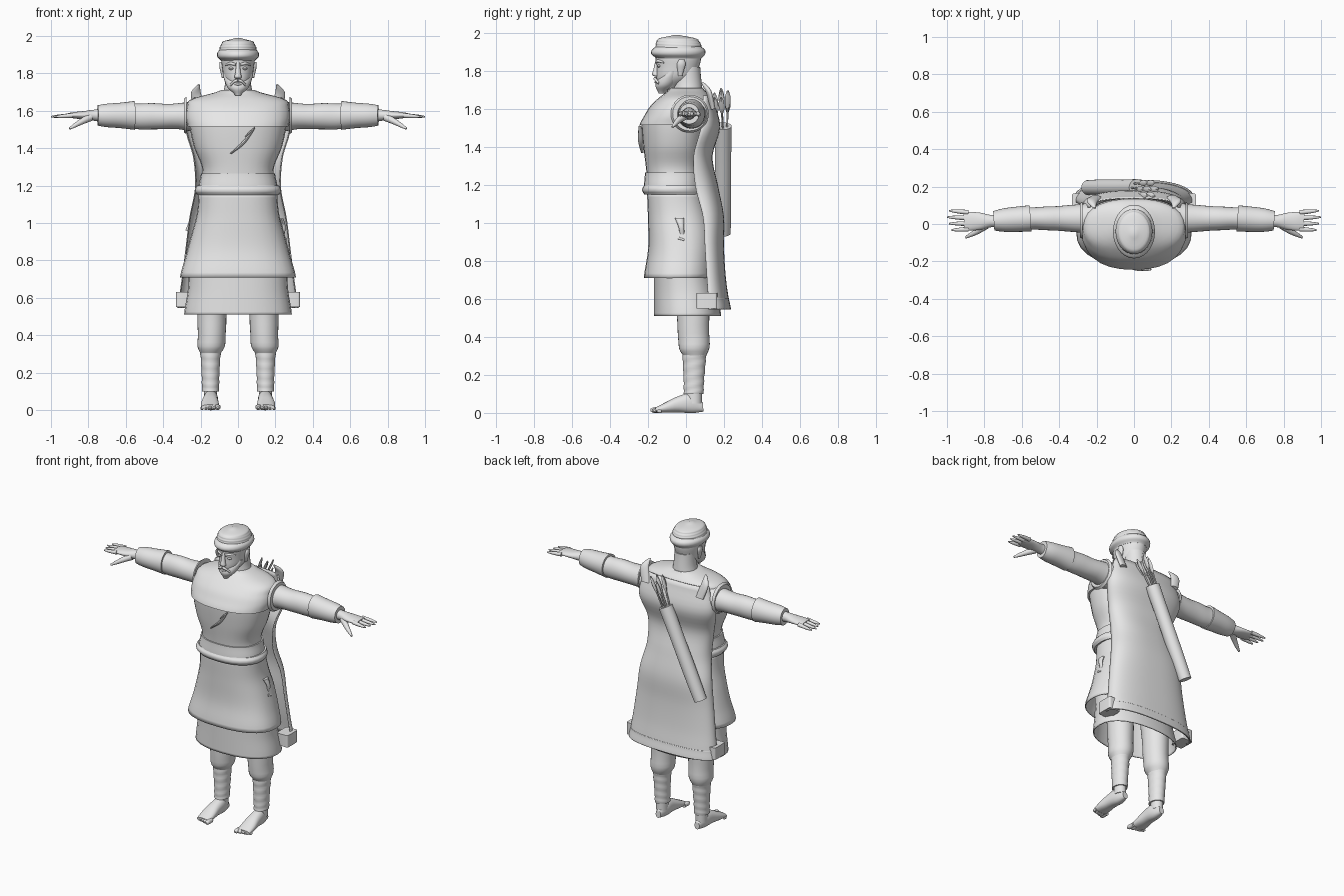
import bpy
import bmesh
import math
from mathutils import Vector, Quaternion

default_cube = bpy.data.objects.get("Cube")
if default_cube:
    bpy.data.objects.remove(default_cube, do_unlink=True)

cloth_colour = (0.8, 0.8, 0.8, 1)
grey = bpy.data.materials.new("light_grey")
grey.use_nodes = True
grey.diffuse_color = cloth_colour
grey.node_tree.nodes["Principled BSDF"].inputs["Base Color"].default_value = cloth_colour
parts = []


def sample(values, t):
    """Smooth curve through evenly spaced values, with t from start to end."""
    last = len(values) - 1
    i = min(int(t * last), max(last - 1, 0))
    t = t * last - i
    before, a, b, after = (values[min(max(i + k, 0), last)] for k in (-1, 0, 1, 2))
    return (a + t * (b - before) / 2 + t * t * (before - 2.5 * a + 2 * b - after / 2)
            + t ** 3 * (1.5 * (a - b) + (after - before) / 2))


def skin(name, rings, turn, seg=28, half=False, power=2, wave=0, hollow=False):
    """Join rounded rings (centre, radius, radius) into one surface."""
    count = seg + 1 if half else seg
    bm = bmesh.new()
    rows = []
    for n, (centre, ru, rv) in enumerate(rings):
        row = []
        for j in range(count):
            angle = (math.pi if half else math.tau) * j / seg
            c, s = math.cos(angle), math.sin(angle)
            swell = 1 + wave * math.sin(n * 1.6 + 2 * s)
            u = math.copysign(abs(c) ** (2 / power), c) * ru * swell
            v = math.copysign(abs(s) ** (2 / power), s) * rv * swell
            row.append(bm.verts.new(centre + turn @ Vector((u, v, 0))))
        rows.append(row)
    for low, high in zip(rows, rows[1:]):
        for j in range(seg):
            k = (j + 1) % count
            bm.faces.new((low[j], low[k], high[k], high[j]))
    if not (half or hollow):
        bm.faces.new(rows[0][::-1])
        bm.faces.new(rows[-1])
    bmesh.ops.recalc_face_normals(bm, faces=bm.faces)
    mesh = bpy.data.meshes.new(name)
    bm.to_mesh(mesh)
    bm.free()
    mesh.materials.append(grey)
    obj = bpy.data.objects.new(name, mesh)
    bpy.context.collection.objects.link(obj)
    if half or hollow:
        obj.modifiers.new("cloth_thickness", 'SOLIDIFY').thickness = 0.006
    parts.append(obj)


def shell(name, bottom, top, widths, fronts, backs, steps=18, half=False, **style):
    """Upright form from evenly spaced half widths, front depths and back depths."""
    rings = []
    for n in range(steps + 1):
        t = n / steps
        front, back = sample(fronts, t), sample(backs, t)
        middle, depth = (front, back - front) if half else ((front + back) / 2, (back - front) / 2)
        rings.append((Vector((0, middle, bottom + (top - bottom) * t)), sample(widths, t), depth))
    skin(name, rings, Quaternion(), half=half, **style)


def tube(name, path, radii, flat=(1,), steps=12, **style):
    """Tapered form along a path; flat scales the second radius."""
    points = [Vector(p) for p in path]
    way = (points[-1] - points[0]).normalized()
    turn = Quaternion() if abs(way.z) > 0.95 else way.to_track_quat('Z', 'Y')
    rings = []
    for n in range(steps + 1):
        radius = sample(radii, n / steps)
        rings.append((sample(points, n / steps), radius, radius * sample(flat, n / steps)))
    skin(name, rings, turn, **style)


def pair(name, path, *sizes, **style):
    """The same tube on the left (+x) and the right (-x)."""
    for label, side in (("left_", 1), ("right_", -1)):
        tube(label + name, [(x * side, y, z) for x, y, z in path], *sizes, **style)


# Torso and clothes
shell("torso", 1.16, 1.53, (.21, .19, .235, .26), (-.2, -.21, -.225, -.235),
      (.09, .08, .1, .12), power=2.3)
shell("chest_yoke", 1.515, 1.71, (.27, .28, .275, .25, .09), (-.245, -.22, -.19, -.14, -.08),
      (.125, .13, .135, .13, .09), power=2.3)
shell("vest_hem", 1.19, 1.265, (.212, .198), (-.222, -.216), (.09,), power=2.3)
shell("belt", 1.15, 1.2, (.22, .23, .23, .22), (-.22, -.23, -.23, -.22), (.1,), power=2.3)
shell("outer_skirt", .71, 1.16, (.31, .28, .25, .22, .21), (-.222, -.2, -.2, -.205),
      (.15, .15, .1), power=2.4, hollow=True)
shell("inner_skirt", .51, .78, (.288, .268, .262), (-.168,), (.185, .14), power=2.3, hollow=True)

# Long back cloth, open at the front, with hem band and shoulder ties
shell("back_cloth", .55, 1.67, (.32, .3, .28, .26, .23, .24, .28, .235),
      (.12, .11, .1, .09, .05, .04, .08, .09), (.23, .21, .2, .2, .17, .14, .18, .14),
      steps=36, half=True, power=2.5)
shell("back_hem", .545, .605, (.325, .315), (.12,), (.237, .226), half=True, power=2.5)
pair("hem_flap", [(.29, .11, .55), (.29, .11, .63)], [.042], [1.3], power=8)
pair("shoulder_strap", [(.2, .14, 1.6), (.225, .12, 1.69), (.21, .085, 1.74)],
     [.03, .028, .006], [.5, .5, .8])
pair("shoulder_edging", [(.275, .02, 1.575), (.29, .02, 1.575)], [.1, .09])

# Chest tie and hip charm
tube("chest_tie", [(-.04, -.23, 1.37), (.03, -.238, 1.43), (.09, -.243, 1.51)],
     [.006, .014, .006], [.6], seg=10)
tube("chest_tie_end", [(.04, -.24, 1.46), (.09, -.24, 1.51)], [.008, .012, .004], [.5], seg=10)
tube("hip_charm", [(.24, -.02, .935), (.245, -.025, .98), (.23, -.035, 1.025)],
     [.008, .01, .012], [1.5, 1.5, 2], seg=12)
tube("hip_charm_tail", [(.25, -.04, .92), (.255, -.01, .91)], [.008, .005], seg=8)

# Arms, cuffs and hands
pair("sleeve", [(.21, .03, 1.57), (.57, .03, 1.57)], [.09, .08, .07, .065, .06, .06],
     [1, .95, 1, 1.15, 1.1], wave=.015)
pair("cuff", [(.553, .03, 1.575), (.75, .017, 1.575)], [.07, .068, .063, .052], [1.1, 1, 1.05])
pair("hand", [(.73, .016, 1.576), (.91, .014, 1.576)], [.035, .033, .045, .05, .045],
     [1, .9, .5, .35, .25])
for i in range(4):
    y, reach = .03 * i - .028, 1 - .012 * abs(i - 2)
    pair(f"finger_{i + 1}", [(.885, y, 1.575), (reach, y * 1.15, 1.568)],
         [.013, .012, .009, .004], seg=10)
pair("thumb", [(.79, -.005, 1.565), (.84, -.04, 1.54), (.9, -.072, 1.505)],
     [.022, .018, .013, .006], seg=12)

# Legs with puffed trousers, wrapped shins and bare feet
pair("trouser_leg", [(.14, .03, .72), (.14, .04, .42), (.147, .045, .3)],
     [.09, .08, .075, .073, .054], [1.1], wave=.012)
pair("shin_wrap", [(.147, .045, .34), (.147, .04, .1)], [.058, .052, .047, .045],
     [1.15], steps=22, wave=.025)
pair("ankle", [(.147, .042, .14), (.147, .042, .05)], [.036], [1.15])
pair("foot", [(.145, .09, .03), (.145, .03, .05), (.148, -.04, .045), (.15, -.1, .03),
              (.15, -.16, .015)], [.018, .037, .042, .048, .046], [1.3, 1.4, 1, .6, .3], power=2.3)
for i in range(5):
    x, tip, size = .108 + i * .021, i * .009 - .188, .015 - i * .0015
    pair(f"toe_{i + 1}", [(x, -.13, size), (x, tip, size)], [size, size, size, size * .4], seg=10)

# Neck, head and beard
shell("neck", 1.66, 1.82, (.085, .07, .066), (-.07, -.06), (.09, .075))
shell("head", 1.7, 1.95, (.025, .07, .084, .09, .08), (-.14, -.155, -.155, -.16, -.14),
      (-.05, .04, .07, .08, .06))
shell("beard", 1.682, 1.8, (.015, .054, .072, .081), (-.145, -.16, -.147, -.11),
      (-.11, -.06, -.03, -.035))

# Facial features
pair("moustache", [(0, -.163, 1.762), (.02, -.162, 1.757), (.042, -.143, 1.735)],
     [.009, .006], seg=10)
tube("lower_lip", [(-.018, -.157, 1.742), (0, -.161, 1.741), (.018, -.157, 1.742)],
     [.004, .006, .004], seg=10)
tube("nose", [(0, -.15, 1.77), (0, -.16, 1.79), (0, -.15, 1.86)], [.01, .02, .013, .01], seg=16)
pair("brow", [(.012, -.158, 1.846), (.04, -.147, 1.853), (.066, -.118, 1.845)],
     [.007, .008, .005], seg=10)
pair("eye", [(.035, -.142, 1.818), (.035, -.142, 1.834)], [.006, .016, .006], [.6], seg=14)
pair("ear", [(.08, -.03, 1.775), (.09, -.023, 1.86)], [.006, .009, .013, .008], [1.8], seg=14)

# Headband and cap
shell("headband", 1.865, 1.934, (.09, .11, .11, .093), (-.155, -.182, -.18, -.155),
      (.08, .1, .1, .075))
shell("cap", 1.92, 1.99, (.1, .098, .09, .075, .012), (-.16, -.16, -.155, -.14, -.065),
      (.08, .08, .07, .05, -.035), wave=.012)

# Quiver slung across the back, with arrows
base, mouth = Vector((-.245, .195, .945)), Vector((.015, .195, 1.51))
tube("quiver", [base, mouth], [.04, .043, .043, .045])
for i in range(7):
    angle = i * math.tau / 6
    spread = Vector((math.cos(angle), math.sin(angle), 0)) * (.024 if i < 6 else 0)
    foot = mouth + spread - Vector((.02, 0, .04))
    tip = mouth + spread * 1.7 + Vector((.075, -.01, .15 + .012 * (i * 3 % 5)))
    tube(f"arrow_{i + 1}", [foot, tip], [.005], seg=8)
    tube(f"fletching_{i + 1}", [foot.lerp(tip, .55), tip], [.005, .014, .014, .005], [.35], seg=8)

# Smooth shading with crisp edges
bpy.ops.object.select_all(action='DESELECT')
for part in parts:
    part.select_set(True)
bpy.context.view_layer.objects.active = parts[0]
bpy.ops.object.shade_smooth_by_angle(angle=math.radians(45))
